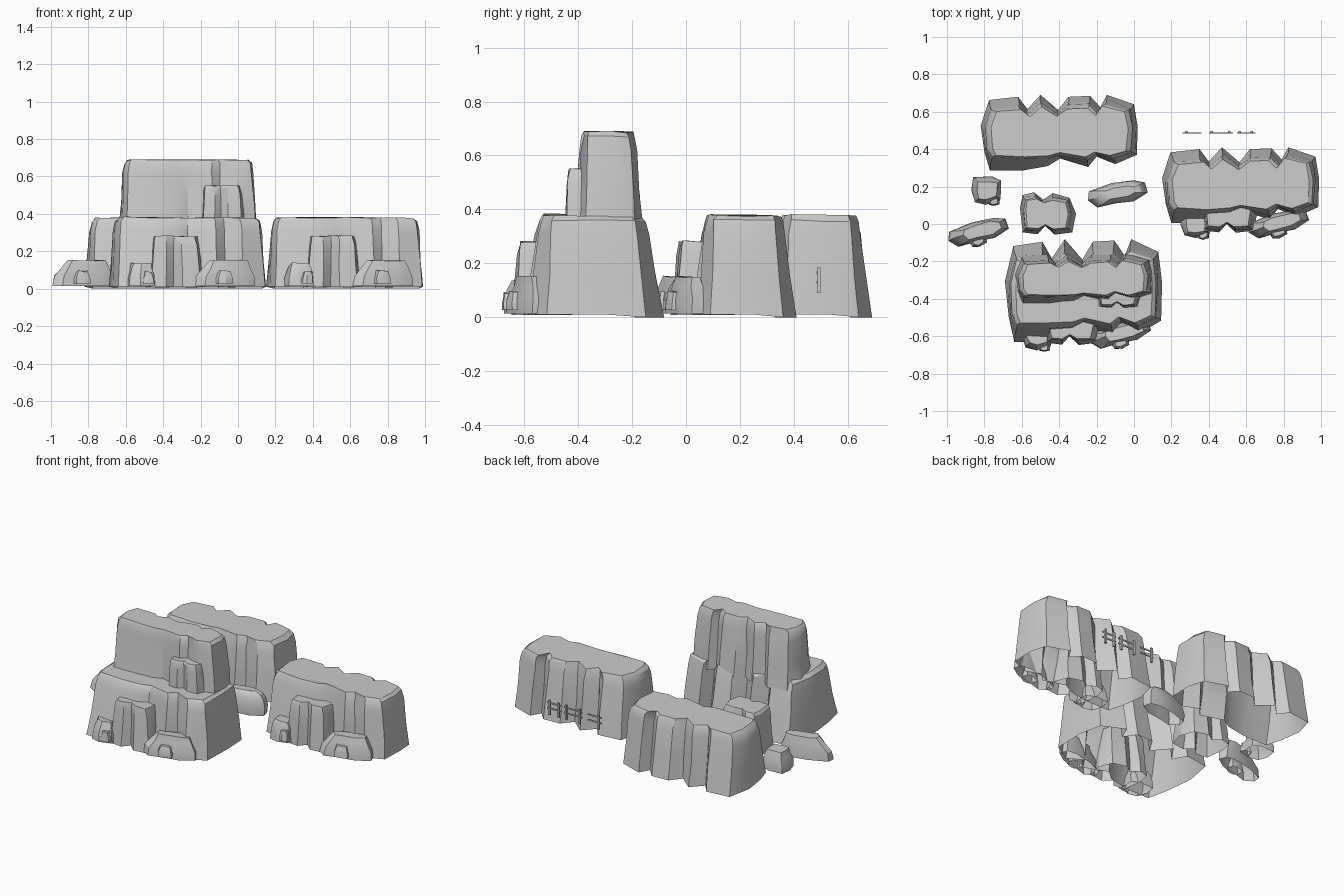
import bpy, bmesh, math, random
from mathutils import Matrix

if "Cube" in bpy.data.objects:
    bpy.data.objects.remove(bpy.data.objects["Cube"])

random.seed(4)

# Outlines run clockwise from the left: base x, base y, top x, top y
CLIFF = [(-.42, .04, -.39, .03), (-.375, .178, -.36, .125), (-.22, .195, -.215, .135),
         (-.17, .13, -.17, .095), (-.10, .205, -.10, .15), (-.006, .125, -.01, .095),
         (.05, .195, .05, .14), (.165, .2, .16, .145), (.22, .14, .21, .10),
         (.255, .205, .25, .155), (.40, .155, .375, .125), (.42, .035, .395, .03),
         (.415, -.115, .385, -.10), (.30, -.165, .29, -.13), (.20, -.125, .2, -.105),
         (.155, -.18, .15, -.135), (.005, -.135, 0, -.112), (-.06, -.175, -.06, -.13),
         (-.2, -.2, -.2, -.135), (-.37, -.2, -.36, -.13), (-.40, -.1, -.385, -.09)]
BLOCK = [(-.145, .03, -.125, .02), (-.13, .10, -.115, .075), (-.07, .115, -.06, .085),
         (-.02, .075, -.02, .06), (.03, .11, .03, .08), (.12, .085, .11, .065),
         (.155, .0, .125, .0), (.135, -.10, .11, -.08), (.04, -.112, .035, -.085),
         (-.01, -.065, -.01, -.06), (-.05, -.11, -.05, -.085), (-.13, -.10, -.115, -.08)]
SLAB = [(-.165, -.01, -.08, 0), (-.15, .035, -.07, .025), (-.02, .055, -.02, .035),
        (.10, .05, .08, .035), (.16, .03, .12, .02), (.165, -.025, .125, -.015),
        (.08, -.055, .07, -.03), (-.02, -.05, -.02, -.03), (-.12, -.055, -.06, -.03)]
PEBBLE = [(-.08, 0, -.05, 0), (-.07, .07, -.045, .05), (.03, .075, .02, .05),
          (.08, .05, .055, .035), (.075, -.05, .05, -.035), (.0, -.075, 0, -.05),
          (-.06, -.06, -.04, -.04)]

# Height fraction, blend from base to top outline, shrink of the outline
STEEP = [(.03, 0, 1), (.40, .42, 1), (.82, .82, 1), (.95, 1, .985), (1, 1, .93)]
SLOPED = [(.1, 0, 1), (.45, .12, 1), (.75, .6, 1), (1, 1, 1)]
ROUND = [(.1, .15, 1), (.4, 0, 1), (.7, .25, 1), (.9, .65, .95), (1, 1, .8)]


def rock(name, outline, levels, loc, height, sx=1, sy=1, turn=0, rough=.004):
    """Open-bottomed rock lofted through shrinking copies of an outline."""
    bm = bmesh.new()
    rings = []
    for i, (h, t, s) in enumerate(levels):
        ring = []
        for bx, by, tx, ty in outline:
            x = (bx + (tx - bx) * t) * s * sx
            y = (by + (ty - by) * t) * s * sy
            z = h * height
            if i == 0 and by > .12:
                z = 0
            elif i:
                x += random.uniform(-rough, rough)
                y += random.uniform(-rough, rough)
                z += random.uniform(-rough, rough) - .02 * y
            ring.append(bm.verts.new((x, y, z)))
        rings.append(ring)
    n = len(outline)
    for a, b in zip(rings, rings[1:]):
        for i in range(n):
            j = (i + 1) % n
            bm.faces.new((a[i], b[i], b[j], a[j]))
    bm.faces.new(rings[-1][::-1])
    bmesh.ops.recalc_face_normals(bm, faces=bm.faces)
    bm.transform(Matrix.Translation(loc) @ Matrix.Rotation(math.radians(turn), 4, 'Z'))
    return finish(name, bm)


def finish(name, bm, smooth=True):
    me = bpy.data.meshes.new(name)
    bm.to_mesh(me)
    bm.free()
    ob = bpy.data.objects.new(name, me)
    bpy.context.collection.objects.link(ob)
    if smooth:
        bpy.ops.object.select_all(action='DESELECT')
        ob.select_set(True)
        bpy.context.view_layer.objects.active = ob
        bpy.ops.object.shade_smooth_by_angle(angle=math.radians(28))
    return ob


# Large cliffs, with a second tier on the front one
rock("back_cliff", CLIFF, STEEP, (-.40, .485, 0), .378)
rock("right_cliff", CLIFF, STEEP, (.57, .205, 0), .378)
rock("front_cliff", CLIFF, STEEP, (-.27, -.36, 0), .378, sy=1.36)
rock("upper_cliff", CLIFF, STEEP, (-.27, -.295, .31), .378, sx=.88, sy=.68)

# Medium blocks: one free, others leaning on the cliffs
rock("loose_block", BLOCK, STEEP, (-.465, .055, 0), .28)
rock("right_block", BLOCK, STEEP, (.505, .065, 0), .28)
rock("front_block", BLOCK, STEEP, (-.335, -.535, 0), .28)
rock("upper_block", BLOCK, STEEP, (-.085, -.375, .27), .28, sx=.82, sy=.75)

# Low slabs, each with a nub on its front
for name, x, y in (("left", -.835, -.04), ("right", .77, .005), ("front", -.075, -.585)):
    rock(name + "_slab", SLAB, SLOPED, (x, y, 0), .15, turn=14)
    rock(name + "_slab_nub", PEBBLE, SLOPED, (x, y - .045, .02), .075, sx=.6, sy=.5, turn=14)

# Small stones
for name, x, y in (("loose", -.79, .18), ("right", .33, -.0), ("front", -.52, -.60)):
    rock(name + "_stone", PEBBLE, SLOPED, (x, y, 0), .135, rough=.006)
    rock(name + "_stone_nub", PEBBLE, SLOPED, (x + .04, y - .06, .02), .07, sx=.4, sy=.3)

# Rounded boulder
rock("boulder", SLAB, ROUND, (-.09, .165, 0), .16, sx=.98, sy=1.05, turn=10, rough=.001)


# Broken fence behind the right cliff
def bar(bm, x0, x1, z0, z1, y, d):
    m = Matrix.Translation(((x0 + x1) / 2, y, (z0 + z1) / 2)) @ \
        Matrix.Diagonal((x1 - x0, d, z1 - z0, 1))
    bmesh.ops.create_cube(bm, size=1, matrix=m)


bm = bmesh.new()
for x0, x1, posts in ((.26, .36, (.28,)), (.40, .53, (.415, .51)), (.55, .65, (.565, .63))):
    for p in posts:
        bar(bm, p - .007, p + .007, .09, .185, .492, .012)
    for z in (.125, .16):
        bar(bm, x0, x1, z, z + .009, .487, .005)
finish("fence", bm, smooth=False)
